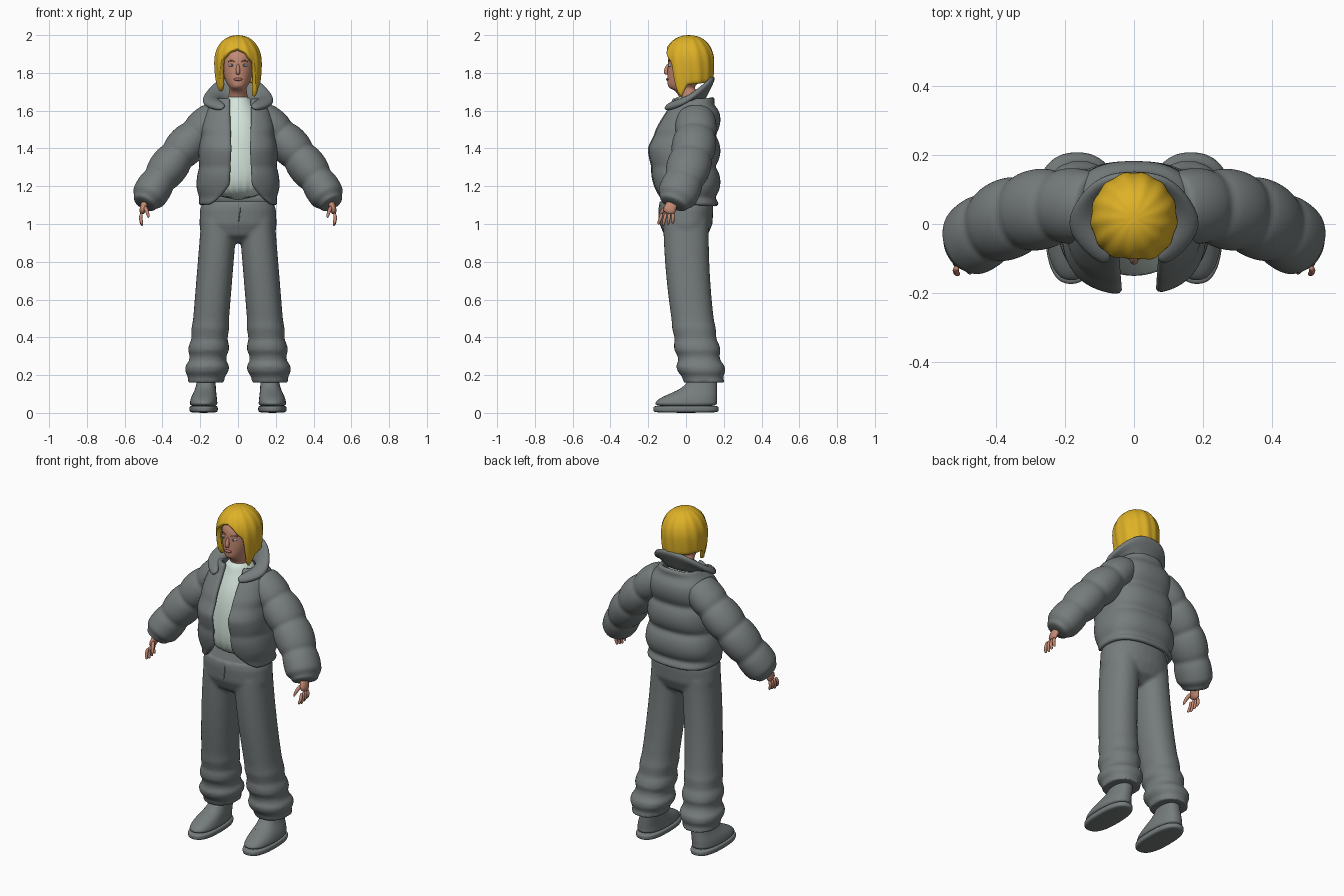
import bpy, bmesh
from math import sin, cos, pi, asin, copysign, degrees
from mathutils import Vector

if "Cube" in bpy.data.objects:
    bpy.data.objects.remove(bpy.data.objects["Cube"])


def material(name, red, green, blue):
    mat = bpy.data.materials.new(name)
    mat.use_nodes = True
    mat.diffuse_color = (red, green, blue, 1)
    shader = mat.node_tree.nodes["Principled BSDF"]
    shader.inputs["Base Color"].default_value = mat.diffuse_color
    shader.inputs["Roughness"].default_value = .8
    return mat


GREY = material("grey cloth", .18, .2, .2)
MINT = material("pale mint", .66, .78, .71)
BLOND = material("golden hair", .73, .44, .02)
SKIN = material("skin", .55, .25, .17)
LIP = material("lip", .4, .15, .12)
WHITE = material("eye white", .6, .6, .6)
DARK = material("blue grey iris", .08, .1, .15)
BROW = material("brown brow", .25, .12, .05)


def power(value, exponent):
    return copysign(abs(value) ** exponent, value)


def blend(keys, at):
    """Straight-line value between (position, value) keys."""
    for (start, low), (end, high) in zip(keys, keys[1:]):
        if at <= end:
            return low + (high - low) * (at - start) / (end - start)
    return keys[-1][1]


def add_sheet(bm, rows, closed=False):
    """Faces between rows of points; closed joins each row into a ring."""
    rings = [[bm.verts.new(point) for point in row] for row in rows]
    count = len(rings[0])
    for lower, upper in zip(rings, rings[1:]):
        for k in range(count if closed else count - 1):
            after = (k + 1) % count
            bm.faces.new((lower[k], lower[after], upper[after], upper[k]))
    return rings


def add_tube(bm, rows, sides=16, flat=False, squareness=1):
    """Closed tube through rows of (x, y, z, half width, half depth)."""
    centres = [Vector(row[:3]) for row in rows]
    rings = []
    for i, (centre, row) in enumerate(zip(centres, rows)):
        along = Vector((0, 0, 1))
        if not flat:
            along = centres[min(i + 1, len(rows) - 1)] - centres[max(i - 1, 0)]
            along.normalize()
        depth = (Vector((0, 1, 0)) - along * along.y).normalized()
        width = depth.cross(along)
        turns = [2 * pi * k / sides for k in range(sides)]
        rings.append([centre + width * row[3] * power(sin(turn), squareness)
                      + depth * row[4] * power(cos(turn), squareness) for turn in turns])
    made = add_sheet(bm, rings, closed=True)
    bm.faces.new(made[0])
    bm.faces.new(made[-1])
    bmesh.ops.recalc_face_normals(bm, faces=bm.faces)


def finish(name, bm, mat, mirror=False, thickness=0, offset=-1, smooth=2):
    mesh = bpy.data.meshes.new(name)
    bm.to_mesh(mesh)
    bm.free()
    mesh.materials.append(mat)
    for polygon in mesh.polygons:
        polygon.use_smooth = True
    part = bpy.data.objects.new(name, mesh)
    bpy.context.collection.objects.link(part)
    if mirror:
        part.modifiers.new("Mirror", 'MIRROR').use_clip = True
    if thickness:
        shell = part.modifiers.new("Thickness", 'SOLIDIFY')
        shell.thickness, shell.offset = thickness, offset
    if smooth:
        subdivision = part.modifiers.new("Smooth", 'SUBSURF')
        subdivision.levels = subdivision.render_levels = smooth
    return part


def tube(name, rows, mat, mirror=False, **shape):
    bm = bmesh.new()
    add_tube(bm, rows, **shape)
    return finish(name, bm, mat, mirror)


def ball(name, location, size, mat, mirror=False):
    bm = bmesh.new()
    bmesh.ops.create_uvsphere(bm, u_segments=16, v_segments=10, radius=1)
    bmesh.ops.scale(bm, vec=size, verts=bm.verts)
    bmesh.ops.translate(bm, vec=location, verts=bm.verts)
    return finish(name, bm, mat, mirror, smooth=0)


def trouser_leg(side, steps=30):
    """Leg that drifts outward and back, with folds gathering near the hem."""
    rows = []
    for i in range(steps + 1):
        down = i / steps
        slack = max(0, down - .6)
        width = .095 + .04 * slack + .04 * slack * sin(50 * down)
        if i == steps:
            width *= .93
        rows.append((side * (.1 + .07 * down), .095 * down ** 2, 1.02 - .86 * down,
                     width, width + .026 - .015 * down))
    return rows


# Trousers: hips and two baggy legs fused together
bm = bmesh.new()
add_tube(bm, [(0, 0, 1.12, .185, .14), (0, 0, 1.08, .2, .145), (0, 0, 1, .205, .14),
              (0, 0, .94, .195, .115), (0, 0, .9, .1, .06)], sides=32, flat=True, squareness=.9)
for side in (1, -1):
    add_tube(bm, trouser_leg(side), sides=32, flat=True, squareness=.9)
trousers = finish("trousers", bm, GREY, smooth=0)
fuse = trousers.modifiers.new("Fuse", 'REMESH')
fuse.mode, fuse.voxel_size, fuse.use_smooth_shade = 'VOXEL', .01, True
soften = trousers.modifiers.new("Soften", 'SMOOTH')
soften.factor, soften.iterations = .5, 5
tube("trouser_fly", [(.01, -.14, 1.1, .004, .006), (.01, -.14, 1.05, .004, .006),
                     (0, -.137, 1, .004, .006)], GREY, sides=8)

# Shirt
tube("shirt", [(0, 0, 1.12, .18, .15), (0, 0, 1.35, .17, .155), (0, .01, 1.5, .15, .145),
               (0, .015, 1.58, .12, .115), (0, .015, 1.64, .08, .085), (0, .01, 1.68, .06, .07)],
     MINT, sides=24, flat=True)

# Padded jacket body: quilted rows, open at the front
half_width = [(1.1, .2), (1.2, .21), (1.5, .19), (1.6, .165), (1.67, .11)]
front_edge = [(1.1, -.14), (1.25, -.18), (1.4, -.2), (1.5, -.16), (1.6, -.1), (1.67, -.07)]
opening = [(1.1, .17), (1.14, .11), (1.2, .06), (1.4, .05), (1.67, .06)]
rows, levels, columns, boxy = [], 28, 36, .8
for i in range(levels + 1):
    z = 1.1 + .57 * i / levels
    puff = abs(sin(pi * (z - 1.14) / .165)) ** .6
    width = blend(half_width, z) + .012 * puff
    front = blend(front_edge, z) - .008 * puff
    back = .15 + .033 * puff - .3 * max(0, z - 1.6)
    middle, depth = (front + back) / 2, (back - front) / 2
    gap = blend(opening, z)
    first = asin(((gap + .015) / width) ** (1 / boxy))
    last = 2 * pi - asin(((gap - .015) / width) ** (1 / boxy))
    turns = [first + (last - first) * k / columns for k in range(columns + 1)]
    rows.append([(width * power(sin(turn), boxy), middle - depth * power(cos(turn), boxy), z)
                 for turn in turns])
bm = bmesh.new()
add_sheet(bm, rows)
finish("jacket_body", bm, GREY, thickness=.028, smooth=1)

# Wide collar, high at the back and folded down over the shoulders
inner = [(0, .085, 1.65), (.06, .08, 1.65), (.1, .03, 1.65), (.1, -.03, 1.65), (.06, -.1, 1.62)]
outer = [(0, .15, 1.785), (.1, .14, 1.775), (.17, .07, 1.7), (.21, -.02, 1.63), (.085, -.125, 1.595)]
crest = [(Vector(a) + Vector(b)) / 2 + Vector((0, 0, .012)) for a, b in zip(inner, outer)]
bm = bmesh.new()
add_sheet(bm, [inner, crest, outer])
finish("collar", bm, GREY, mirror=True, thickness=.034, offset=0)

# Padded sleeves along an arc, pinched before the cuff
shoulder, elbow, wrist = Vector((.11, .05, 1.58)), Vector((.34, .07, 1.38)), Vector((.5, -.07, 1.1))
rows, steps = [], 28
for i in range(steps + 1):
    t = i / steps
    spot = shoulder * (1 - t) ** 2 + elbow * 2 * t * (1 - t) + wrist * t ** 2
    width = .076 + .016 * sin(pi * t) + .014 * abs(sin(4 * pi * t)) ** .6
    if t > .93:
        width = .066
    rows.append((*spot, width, width + .014))
tube("sleeves", rows, GREY, mirror=True, sides=20)

# Hands: palm, four fingers and a thumb
bm = bmesh.new()
add_tube(bm, [(.48, -.06, 1.13, .022, .03), (.5, -.08, 1.1, .02, .032),
              (.51, -.095, 1.05, .016, .04)], sides=12)
for finger in range(4):
    y = -.125 + .019 * finger
    tip = 1 + .006 * abs(finger - 1)
    reach = y - .02 + .006 * finger
    add_tube(bm, [(.51, y, 1.06, .01, .01), (.518, (y + reach) / 2, 1.03, .01, .01),
                  (.51, reach, tip, .009, .009), (.506, reach, tip - .01, .005, .005)], sides=8)
add_tube(bm, [(.495, -.1, 1.095, .013, .013), (.48, -.13, 1.065, .011, .011),
              (.472, -.145, 1.03, .006, .006)], sides=8)
finish("hands", bm, SKIN, mirror=True, smooth=1)

# Trainers: sole, upper, tongue and laces
tube("shoe_soles", [(.182, 0, z, .076 - trim, .175 - trim)
                    for z, trim in ((0, .008), (.01, 0), (.03, 0), (.04, .004))],
     GREY, mirror=True, sides=24, flat=True, squareness=.8)
tube("shoe_uppers", [(.182, 0, .03, .075, .172), (.182, 0, .06, .073, .165), (.18, .02, .085, .068, .147),
                     (.175, .05, .11, .06, .116), (.17, .08, .14, .052, .086), (.165, .094, .2, .048, .068)],
     GREY, mirror=True, sides=24, flat=True, squareness=.85)
ball("shoe_tongues", (.167, .03, .172), (.03, .022, .026), MINT, mirror=True)
bm = bmesh.new()
for lace in range(4):
    y, z, reach = -.085 + .029 * lace, .1 + .016 * lace, .036 - .002 * lace
    for lean in (-1, 1):
        add_tube(bm, [(.172 - lean * reach, y + .02, z - .012, .005, .005), (.172, y, z, .005, .005),
                      (.172 + lean * reach, y, z - .012, .005, .005)], sides=8)
finish("shoe_laces", bm, GREY, mirror=True, smooth=1)

# Head, neck and face
tube("head", [(0, .02, 1.62, .055, .05), (0, .015, 1.7, .05, .054), (0, -.025, 1.718, .042, .066),
              (0, -.022, 1.735, .055, .077), (0, -.01, 1.765, .07, .089), (0, 0, 1.8, .08, .1),
              (0, .01, 1.85, .088, .108), (0, .015, 1.9, .09, .112), (0, .015, 1.97, .035, .045)],
     SKIN, sides=20, flat=True)
tube("nose", [(0, -.094, 1.85, .007, .008), (0, -.108, 1.803, .014, .016), (0, -.1, 1.79, .01, .01)],
     SKIN, sides=12, flat=True)
ball("lips", (0, -.097, 1.766), (.023, .008, .008), LIP)
ball("eyes", (.034, -.083, 1.84), (.016, .011, .008), WHITE, mirror=True)
ball("irises", (.034, -.091, 1.84), (.007, .005, .007), DARK, mirror=True)
tube("eyebrows", [(.016, -.095, 1.86, .004, .003), (.036, -.088, 1.866, .004, .003),
                  (.055, -.074, 1.86, .004, .003)], BROW, mirror=True, sides=8)

# Bobbed hair: a dome whose lower edge changes with the angle from the front
edge = [(0, 1.93), (20, 1.91), (45, 1.86), (55, 1.71), (68, 1.68), (85, 1.75), (180, 1.76)]
crown, dome, columns, levels = 1.86, .14, 96, 14
rows = [[] for _ in range(levels)]
for k in range(columns):
    turn = 2 * pi * k / columns - pi
    low = (blend(edge, abs(degrees(turn))) - .015 * sin(turn) - crown) / dome
    start = asin(low) if low > 0 else low
    for i, row in enumerate(rows):
        rise = start + (pi / 2 * .96 - start) * i / (levels - 1)
        radius = cos(rise) ** .9 if rise > 0 else 1 - .1 * rise ** 2
        height = sin(rise) if rise > 0 else rise
        radius *= 1 + .018 * cos(13 * turn + 1.5 * rise)
        row.append((.125 * radius * sin(turn), .016 - .134 * radius * cos(turn), crown + dome * height))
bm = bmesh.new()
rings = add_sheet(bm, rows, closed=True)
bm.faces.new(rings[-1])
finish("hair", bm, BLOND, thickness=.026, smooth=1)
